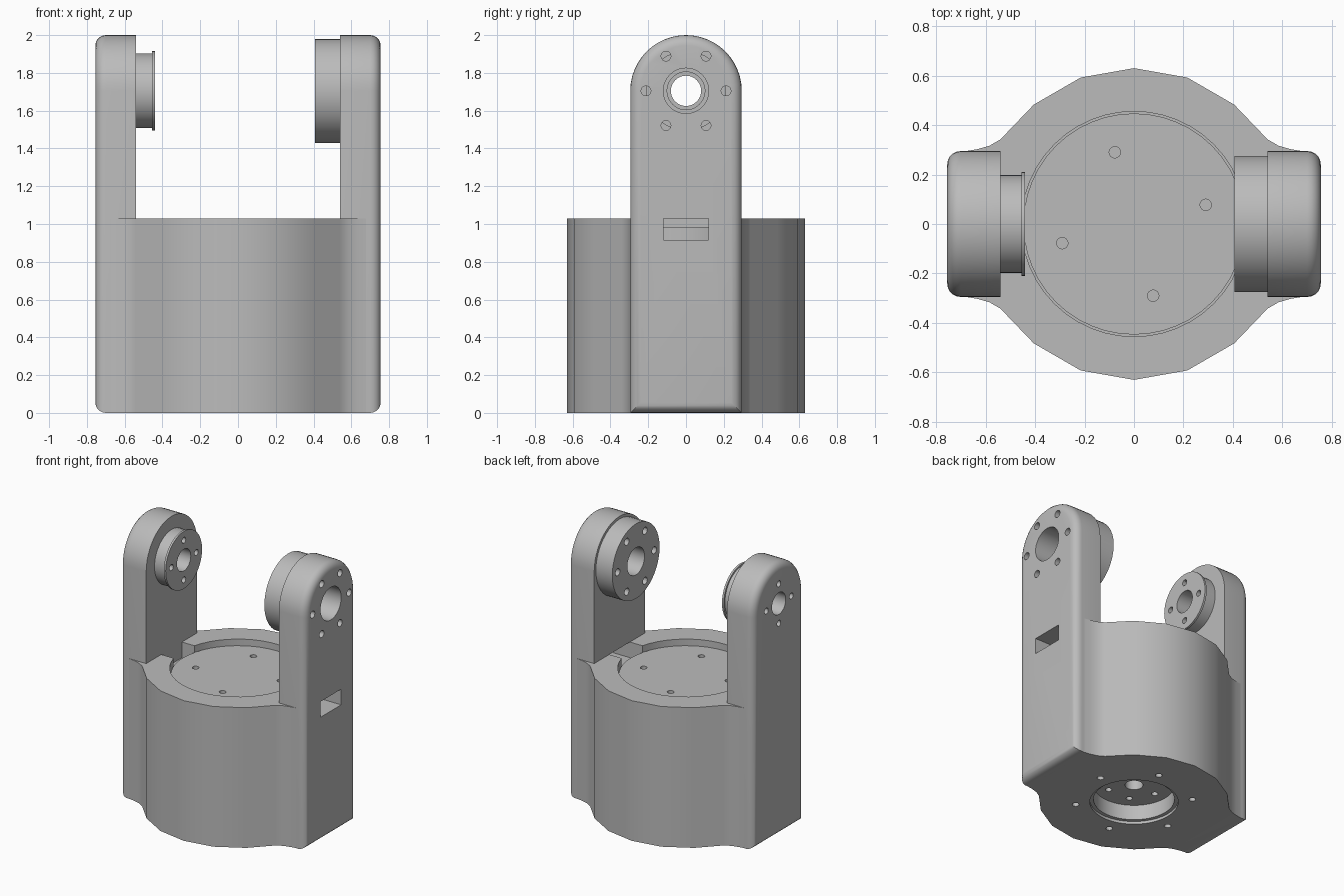
import bpy, bmesh, math
from mathutils import Matrix, Vector

if "Cube" in bpy.data.objects:
    bpy.data.objects.remove(bpy.data.objects["Cube"])

grey = bpy.data.materials.new("plain_grey")
grey.use_nodes = True
COLOUR = (0.5, 0.5, 0.5, 1)
grey.diffuse_color = COLOUR
grey.node_tree.nodes["Principled BSDF"].inputs["Base Color"].default_value = COLOUR

AXLE = 1.705      # height of the joint axis
TOP = 1.03        # top of the body
INNER, OUTER = 0.54, 0.755
HALF = 0.295      # half width of an arm


def make(name, bm):
    bmesh.ops.recalc_face_normals(bm, faces=bm.faces)
    mesh = bpy.data.meshes.new(name)
    bm.to_mesh(mesh)
    bm.free()
    obj = bpy.data.objects.new(name, mesh)
    bpy.context.collection.objects.link(obj)
    mesh.materials.append(grey)
    return obj


def prism(name, points, direction, bevel=0):
    """Extrude a flat outline, optionally rounding the edges of the far face."""
    bm = bmesh.new()
    face = bm.faces.new([bm.verts.new(p) for p in points])
    out = bmesh.ops.extrude_face_region(bm, geom=[face], use_keep_orig=True)["geom"]
    bmesh.ops.translate(bm, vec=direction,
                        verts=[g for g in out if isinstance(g, bmesh.types.BMVert)])
    if bevel:
        far = [g for g in out if isinstance(g, bmesh.types.BMEdge)]
        bmesh.ops.bevel(bm, geom=far, offset=bevel, offset_type='OFFSET',
                        segments=5, profile=0.5, affect='EDGES')
    return make(name, bm)


def cylinder(name, radius, start, end, axis='Z', a=0, b=0, sides=40):
    """Cylinder along X (a = y, b = z) or along Z (a = x, b = y)."""
    bm = bmesh.new()
    mid = (start + end) / 2
    if axis == 'X':
        place = Matrix.Translation((mid, a, b)) @ Matrix.Rotation(math.pi / 2, 4, 'Y')
    else:
        place = Matrix.Translation((a, b, mid))
    bmesh.ops.create_cone(bm, cap_ends=True, segments=sides, radius1=radius,
                          radius2=radius, depth=abs(end - start), matrix=place)
    return make(name, bm)


def box(name, low, high):
    low, high = Vector(low), Vector(high)
    bm = bmesh.new()
    bmesh.ops.create_cube(bm, size=1, matrix=Matrix.Translation((low + high) / 2)
                          @ Matrix.Diagonal((*(high - low), 1)))
    return make(name, bm)


def cut(obj, *cutters, operation='DIFFERENCE'):
    bpy.context.view_layer.objects.active = obj
    for cutter in cutters:
        cutter.hide_render = True
        mod = obj.modifiers.new("cut", 'BOOLEAN')
        mod.operation, mod.object, mod.solver = operation, cutter, 'EXACT'
        bpy.ops.object.modifier_apply(modifier=mod.name)
        bpy.data.objects.remove(cutter)


def ring_of_holes(count, ring, radius, start, end, axis='Z', centre=(0, 0), turn=0):
    holes = []
    for i in range(count):
        t = math.radians(turn) + math.tau * i / count
        holes.append(cylinder("hole", radius, start, end, axis,
                              centre[0] + ring * math.cos(t),
                              centre[1] + ring * math.sin(t), 16))
    return holes


# Body: round drum that sweeps into the arm sides
quarter = [(0.69, HALF - 0.002), (0.635, 0.302), (0.585, 0.316), (0.54, 0.342)]
quarter += [(0.63 * math.cos(math.radians(d)), 0.63 * math.sin(math.radians(d)))
            for d in (50, 70)]
half = quarter + [(0, 0.63)] + [(-x, y) for x, y in reversed(quarter)]
outline = half + [(-x, -y) for x, y in half]
body = prism("body", [(x, y, 0) for x, y in outline], (0, 0, TOP))

# Top recess with wire channels under both arms
cut(body, cylinder("recess", 0.455, 0.92, 1.2, sides=48),
    box("channel", (-0.8, -0.12, 0.915), (0.8, 0.12, 1.2)))

# Stepped bearing seat and screw holes underneath
cut(body, cylinder("seat_lip", 0.295, -0.1, 0.02),
    cylinder("seat", 0.27, -0.1, 0.13),
    cylinder("centre", 0.06, 0, 0.3, sides=24),
    *ring_of_holes(6, 0.39, 0.023, -0.1, 0.1, turn=15),
    *ring_of_holes(6, 0.18, 0.022, 0.05, 0.2))

# Round plate lying in the recess
plate = cylinder("top_plate", 0.447, 0.905, 0.985, sides=48)
cut(plate, *ring_of_holes(4, 0.3, 0.023, 0.95, 1.1, turn=15))

# Arms with a rounded top and softened outer edges
parts = [body, plate]
arms = {}
for name, side in (("left_arm", 1), ("right_arm", -1)):
    points = [(side * INNER, -HALF, 0), (side * INNER, HALF, 0)]
    for i in range(25):
        t = math.pi * i / 24
        points.append((side * INNER, HALF * math.cos(t), AXLE + HALF * math.sin(t)))
    arms[name] = prism(name, points, (side * (OUTER - INNER), 0, 0), 0.055)
    parts.append(arms[name])

# Joint hubs on the inner faces
left_hub = cylinder("left_hub", 0.275, 0.407, 0.545, 'X', 0, AXLE)
right_hub = cylinder("right_hub", 0.198, -0.545, -0.45, 'X', 0, AXLE)
right_flange = cylinder("right_flange", 0.211, -0.455, -0.44, 'X', 0, AXLE)
cut(right_hub, right_flange, operation='UNION')
parts += [left_hub, right_hub]

# Axle bores and bolt holes
joint = (0, AXLE)
for obj, bore in ((arms["left_arm"], 0.12), (left_hub, 0.1)):
    cut(obj, cylinder("bore", bore, 0.3, 0.9, 'X', *joint),
        *ring_of_holes(6, 0.212, 0.026, 0.3, 0.9, 'X', joint))
for obj in (arms["right_arm"], right_hub):
    cut(obj, cylinder("bore", 0.08, -0.9, -0.3, 'X', *joint),
        *ring_of_holes(4, 0.145, 0.022, -0.9, -0.3, 'X', joint))

# Wire slot through the left arm
cut(arms["left_arm"], box("slot", (0.4, -0.12, 0.915), (0.9, 0.12, TOP)))

# Smooth shading with crisp edges
bpy.ops.object.select_all(action='DESELECT')
for obj in parts:
    obj.select_set(True)
bpy.context.view_layer.objects.active = body
bpy.ops.object.shade_smooth_by_angle(angle=math.radians(32))
